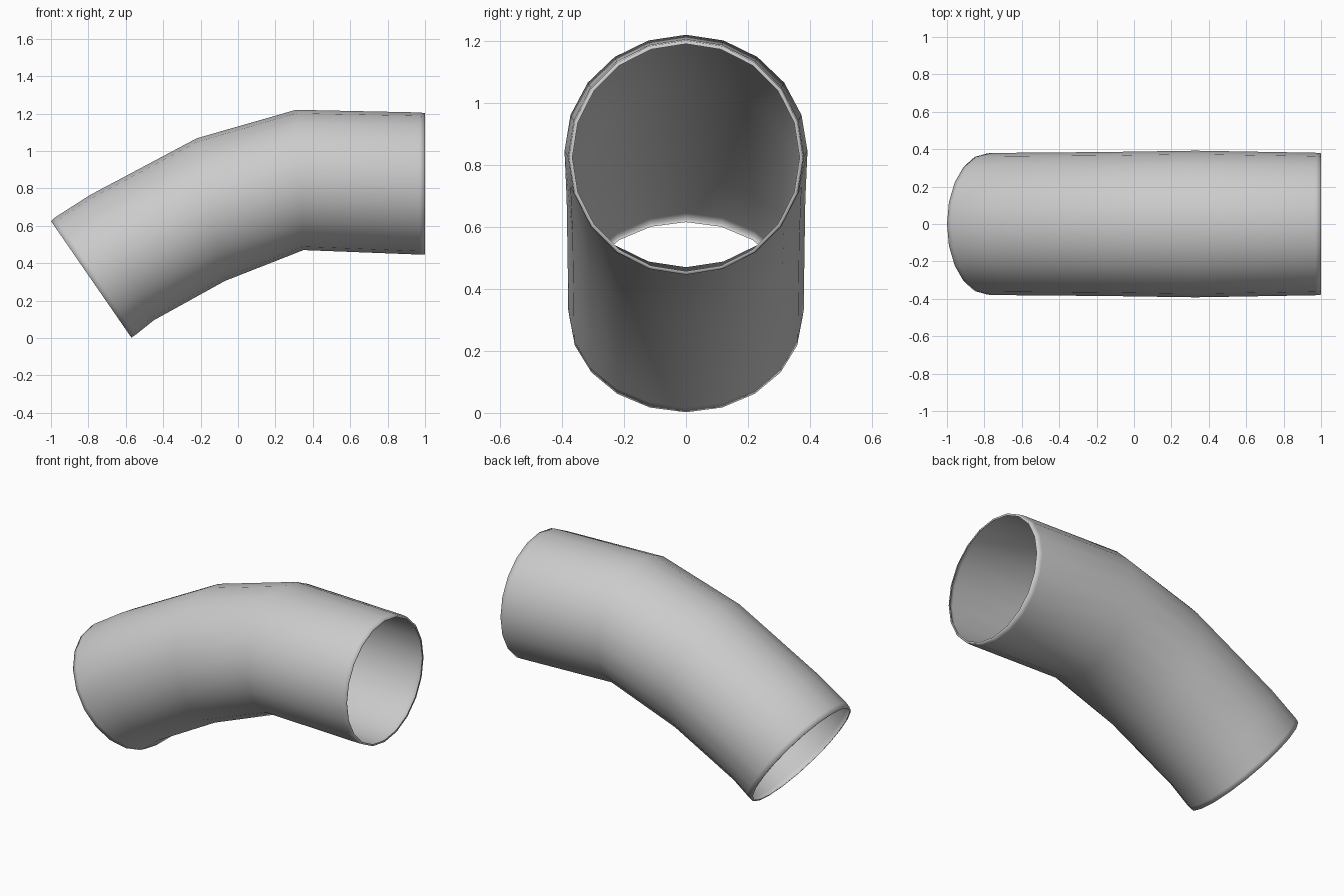
import bpy, bmesh, math
from mathutils import Vector

if "Cube" in bpy.data.objects:
    bpy.data.objects.remove(bpy.data.objects["Cube"])

SIDES = 20

# Stations along the bend: top point (x, z), bottom point (x, z), half width in y
STATIONS = [
    ((-1.0, 0.625), (-0.57, 0.002), 0.377),
    ((-0.978, 0.645), (-0.546, 0.018), 0.38),
    ((-0.79, 0.765), (-0.45, 0.095), 0.381),
    ((-0.22, 1.068), (-0.07, 0.305), 0.385),
    ((0.31, 1.22), (0.35, 0.47), 0.392),
    ((0.97, 1.206), (0.97, 0.446), 0.381),
    ((1.0, 1.202), (1.0, 0.446), 0.378),
]


def add_ring(bm, top, bottom, width, scale=1.0):
    t = Vector((top[0], 0, top[1]))
    b = Vector((bottom[0], 0, bottom[1]))
    mid, up = (t + b) / 2, (t - b) / 2
    side = Vector((0, width, 0))
    verts = []
    for i in range(SIDES):
        a = math.tau * i / SIDES
        verts.append(bm.verts.new(mid + (up * math.cos(a) + side * math.sin(a)) * scale))
    return verts


bm = bmesh.new()
# Outer wall plus a thin inward lip at each open end
rings = [add_ring(bm, *STATIONS[0], 0.97)]
rings += [add_ring(bm, *s) for s in STATIONS]
rings.append(add_ring(bm, *STATIONS[-1], 0.97))
for r0, r1 in zip(rings, rings[1:]):
    for i in range(SIDES):
        j = (i + 1) % SIDES
        bm.faces.new((r0[i], r0[j], r1[j], r1[i])).smooth = True

# Make the wall normals face outward
bm.normal_update()
if sum(f.normal.y * f.calc_center_median().y for f in bm.faces) < 0:
    bmesh.ops.reverse_faces(bm, faces=bm.faces[:])

mesh = bpy.data.meshes.new("bent_pipe")
bm.to_mesh(mesh)
bm.free()
pipe = bpy.data.objects.new("bent_pipe", mesh)
bpy.context.collection.objects.link(pipe)
